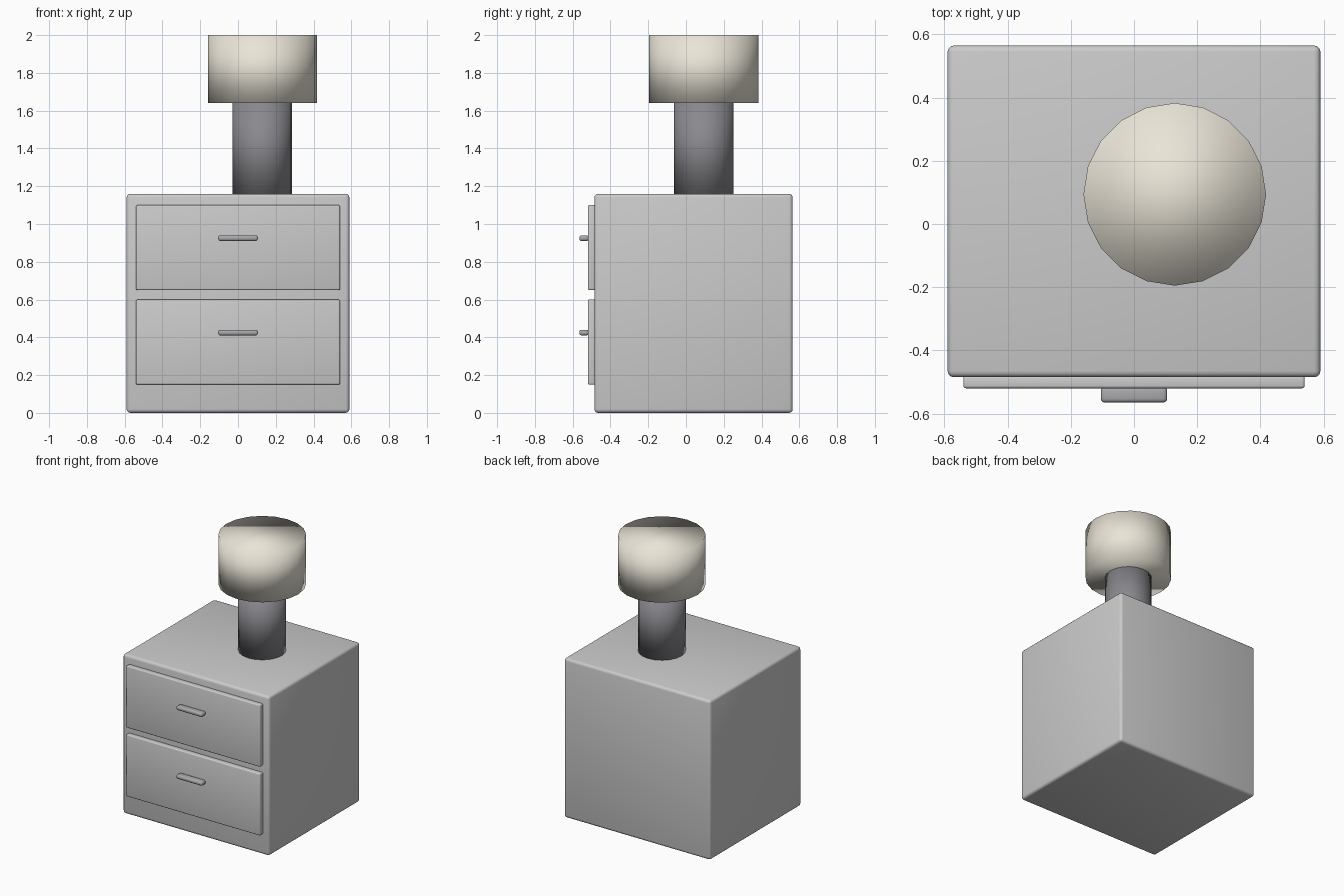
import bpy
from mathutils import Vector

if "Cube" in bpy.data.objects:
    bpy.data.objects.remove(bpy.data.objects["Cube"])


def rounded_box(name, lo, hi, radius, segments=3):
    """Box between two corners with softly rounded edges."""
    lo, hi = Vector(lo), Vector(hi)
    bpy.ops.mesh.primitive_cube_add(size=1, location=(lo + hi) / 2)
    ob = bpy.context.object
    ob.name = name
    ob.scale = hi - lo
    bpy.ops.object.transform_apply(location=False, rotation=False, scale=True)
    bevel = ob.modifiers.new("bevel", 'BEVEL')
    bevel.width = radius
    bevel.segments = segments
    bpy.ops.object.modifier_apply(modifier="bevel")
    bpy.ops.object.shade_smooth_by_angle()
    return ob


def drum(name, radius, z0, z1, color):
    """20-sided upright cylinder, smooth across its rims."""
    bpy.ops.mesh.primitive_cylinder_add(
        vertices=20, radius=radius, depth=z1 - z0,
        location=(0.129, 0.094, (z0 + z1) / 2))
    ob = bpy.context.object
    ob.name = name
    bpy.ops.object.shade_smooth()
    mat = bpy.data.materials.new(name + "_colour")
    mat.diffuse_color = color
    mat.use_nodes = True
    mat.node_tree.nodes["Principled BSDF"].inputs["Base Color"].default_value = mat.diffuse_color
    ob.data.materials.append(mat)
    return ob


# Cabinet
rounded_box("cabinet", (-0.59, -0.485, 0), (0.59, 0.565, 1.16), 0.02)

# Drawer fronts with bar handles
handle_mat = bpy.data.materials.new("handle_metal")
handle_mat.diffuse_color = (0.40, 0.40, 0.42, 1)
handle_mat.use_nodes = True
handle_mat.node_tree.nodes["Principled BSDF"].inputs["Base Color"].default_value = handle_mat.diffuse_color
for label, z in (("lower", 0.15), ("upper", 0.65)):
    rounded_box(label + "_drawer", (-0.54, -0.52, z), (0.54, -0.48, z + 0.45), 0.008)
    handle = rounded_box(label + "_handle", (-0.105, -0.565, z + 0.26),
                         (0.105, -0.515, z + 0.29), 0.012)
    handle.data.materials.append(handle_mat)

# Lamp
drum("lamp_stem", 0.158, 1.155, 1.64, (0.25, 0.25, 0.27, 1))
drum("lamp_shade", 0.289, 1.64, 2.0, (0.82, 0.78, 0.68, 1))
